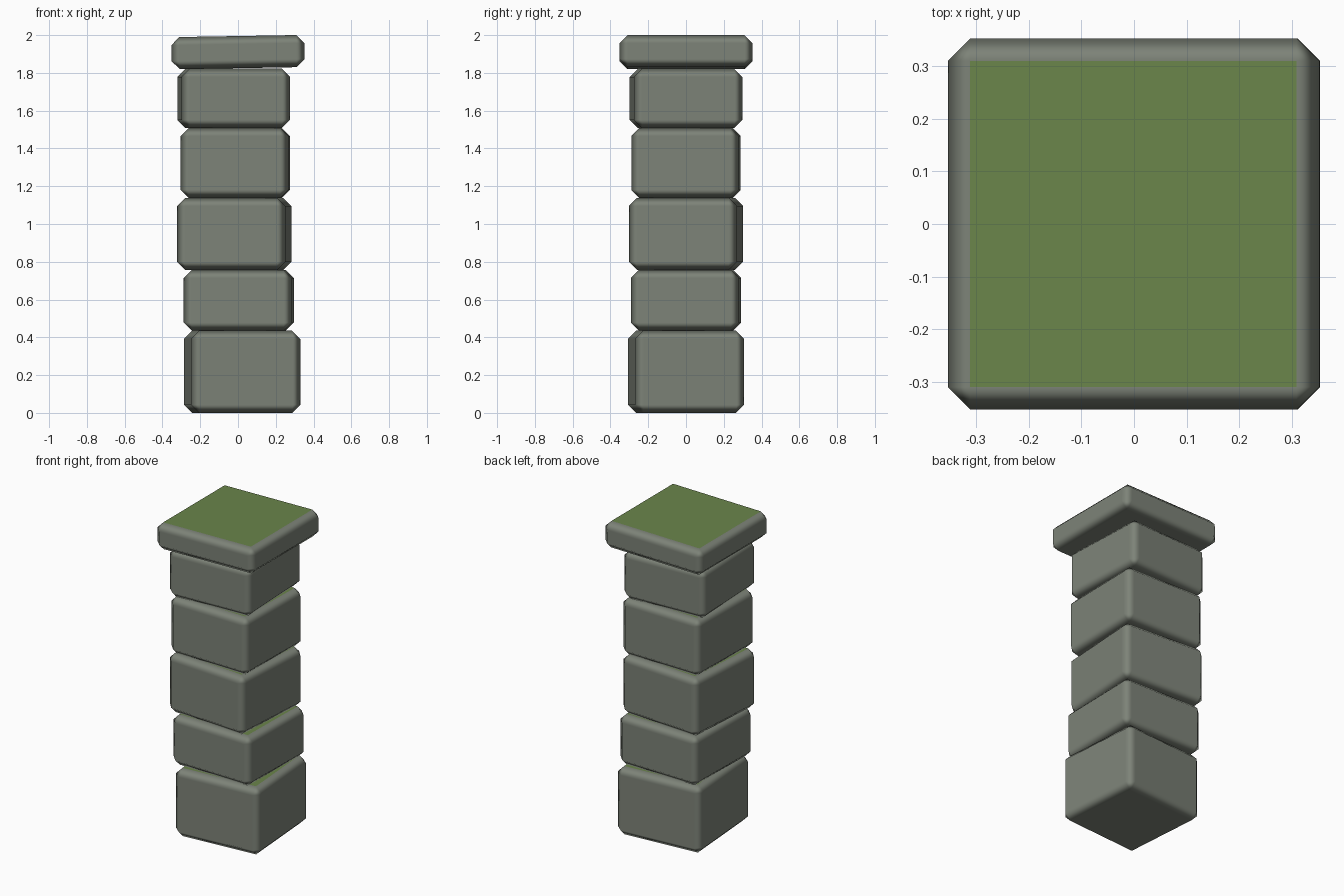
import bpy, bmesh
from mathutils import Matrix

if "Cube" in bpy.data.objects:
    bpy.data.objects.remove(bpy.data.objects["Cube"])


def material(name, rgb):
    m = bpy.data.materials.new(name)
    m.diffuse_color = (*rgb, 1)
    m.use_nodes = True
    m.node_tree.nodes["Principled BSDF"].inputs["Base Color"].default_value = m.diffuse_color
    return m


stone = material("grey stone", (0.205, 0.227, 0.188))
moss = material("moss green", (0.145, 0.235, 0.070))


def block(name, width, z0, z1, x=0.0, yaw=0.0, tilt=0.0):
    """Chamfered stone block with a mossy top face."""
    bm = bmesh.new()
    bmesh.ops.create_cube(bm, size=1, matrix=Matrix.Diagonal((width, width, z1 - z0, 1)))
    for f in bm.faces:
        f.smooth = True
        f.material_index = 1 if f.normal.z > 0.5 else 0
    me = bpy.data.meshes.new(name)
    bm.to_mesh(me)
    bm.free()
    me.materials.append(stone)
    me.materials.append(moss)
    ob = bpy.data.objects.new(name, me)
    bpy.context.collection.objects.link(ob)
    ob.location = (x, 0, (z0 + z1) / 2)
    ob.rotation_euler = (0, tilt, yaw)
    bev = ob.modifiers.new("chamfer", 'BEVEL')
    bev.width = 0.043
    bev.segments = 1
    bev.material = 0
    bev.harden_normals = True


# Stacked pillar stones: width, bottom, top, x offset, yaw
stones = [
    (0.580, 0.000, 0.435, 0.022, 0.075),
    (0.573, 0.435, 0.757, 0.004, -0.020),
    (0.574, 0.757, 1.138, -0.020, -0.065),
    (0.570, 1.138, 1.508, -0.014, -0.020),
    (0.575, 1.508, 1.822, -0.023, 0.045),
]
for i, s in enumerate(stones, 1):
    block(f"pillar_stone_{i}", *s)

# Slightly tilted cap slab
block("cap_slab", 0.705, 1.825, 1.995, tilt=-0.017)
